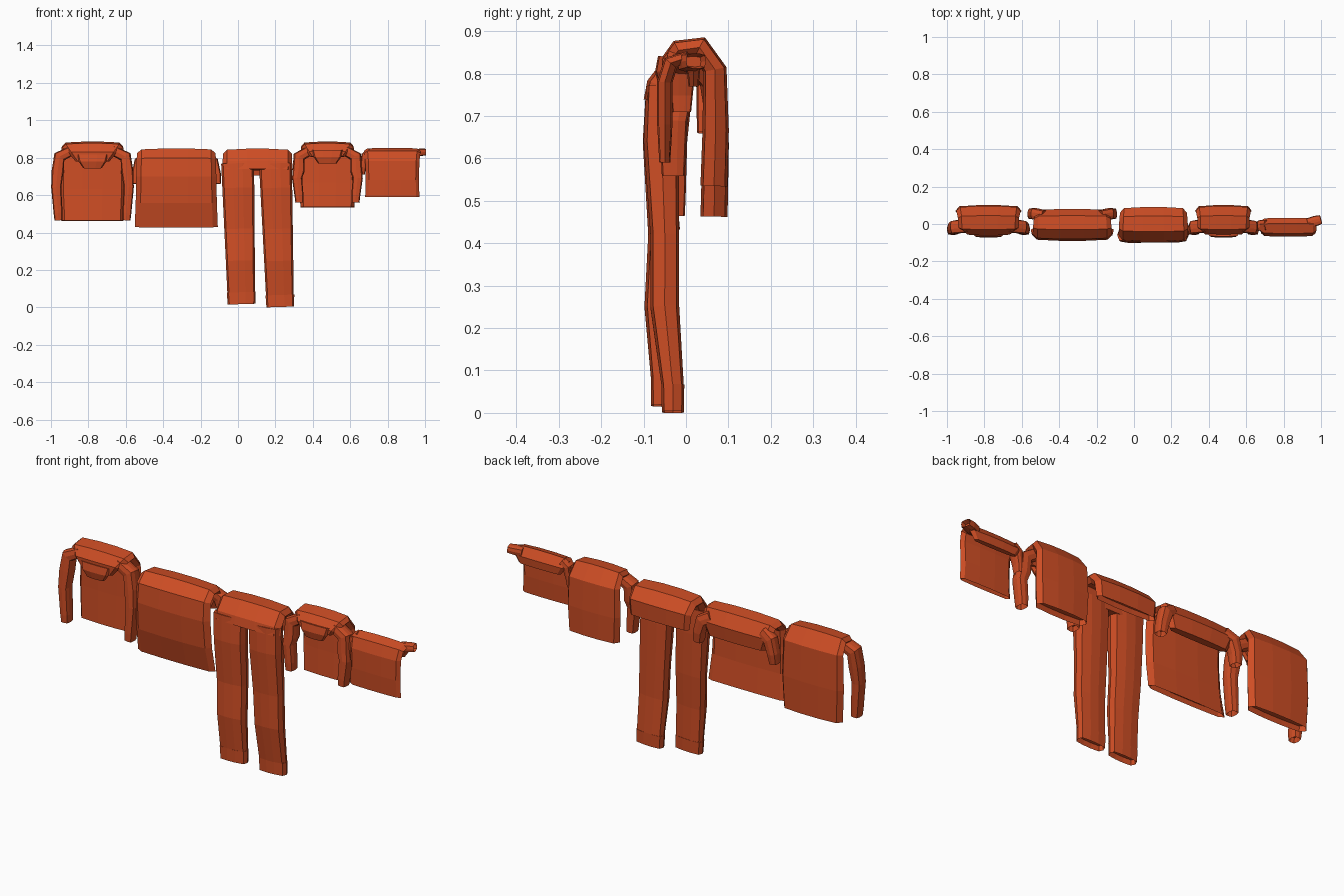
import bpy, bmesh
from mathutils import Vector

cube = bpy.data.objects.get("Cube")
if cube:
    bpy.data.objects.remove(cube)

cloth = bpy.data.materials.new("orange red cloth")
cloth.use_nodes = True
colour = (0.62, 0.075, 0.018, 1)
cloth.diffuse_color = colour
cloth.node_tree.nodes["Principled BSDF"].inputs["Base Color"].default_value = colour

# flattened cross-section: across the cloth, through the cloth
SECTION = [(1, 0), (.88, .8), (.3, 1), (-.3, 1), (-.88, .8),
           (-1, 0), (-.88, -.8), (-.3, -1), (.3, -1), (.88, -.8)]


def drape(name, rings, side=(1, 0, 0), hollow=()):
    """Loft rings of (x, y, z, half width, half thickness) along their path."""
    bm = bmesh.new()
    side = Vector(side)
    centres = [Vector(r[:3]) for r in rings]
    loops = []
    for i, ring in enumerate(rings):
        before, after = centres[max(i - 1, 0)], centres[min(i + 1, len(rings) - 1)]
        tangent = (after - before).normalized()
        across = (side - tangent * side.dot(tangent)).normalized()
        through = tangent.cross(across)
        loops.append([bm.verts.new(centres[i] + across * u * ring[3] + through * v * ring[4])
                      for u, v in SECTION])
    n = len(SECTION)
    for a, b in zip(loops, loops[1:]):
        for k in range(n):
            bm.faces.new((a[k], a[(k + 1) % n], b[(k + 1) % n], b[k]))
    ends = {0: bm.faces.new(loops[0][::-1]), -1: bm.faces.new(loops[-1])}
    bmesh.ops.recalc_face_normals(bm, faces=bm.faces)
    for end in hollow:
        bmesh.ops.inset_region(bm, faces=[ends[end]], thickness=.006)
        bmesh.ops.translate(bm, verts=ends[end].verts, vec=ends[end].normal * -.025)
    mesh = bpy.data.meshes.new(name)
    bm.to_mesh(mesh)
    bm.free()
    mesh.materials.append(cloth)
    obj = bpy.data.objects.new(name, mesh)
    bpy.context.collection.objects.link(obj)
    return obj


def jumper(name, x, w, hem, cuff, reach, collar):
    """Long sleeved top: neck and sleeves in front of the line, body behind."""
    mid = (hem + .8) / 2
    path = [(-.045, collar + .02, .09, .014), (-.042, .825, w * .75, .02),
            (-.018, .855, w * .94, .025), (.032, .862, w * .95, .027),
            (.068, .81, w, .028), (.07, mid, w * 1.03, .031), (.066, hem, w * .98, .032)]
    drape(name + "_body", [(x, *p) for p in path], hollow=(-1,))
    # drooping neckband
    neck = [(-.05, collar + .055, .085, .016), (-.055, collar + .02, .075, .018),
            (-.05, collar - .015, .05, .014)]
    drape(name + "_neckband", [(x, *p) for p in neck], hollow=(-1,))
    for s, label in ((-1, "right"), (1, "left")):
        half = (cuff + .82) / 2
        path = [(w * .62, -.01, .84, .035, .026), (w + .005, -.016, .805, .036, .032),
                (reach - .036, -.022, .73, .034, .032), (reach - .028, -.028, half, .031, .027),
                (reach - .038, -.03, cuff + .04, .029, .024), (reach - .04, -.03, cuff, .027, .021)]
        drape(f"{name}_{label}_sleeve", [(x + s * p[0], *p[1:]) for p in path],
              side=(0, 1, 0), hollow=(-1,))


# jumpers
jumper("large_jumper", -.778, .172, .463, .465, .222, .76)
jumper("small_jumper", .478, .147, .535, .56, .19, .785)


# wide tee: body in front of the line, shoulders and sleeves behind
body = [(-.03, .43, .222, .016), (-.052, .56, .217, .026), (-.06, .7, .214, .03),
        (-.054, .79, .212, .028), (-.02, .825, .21, .026), (.03, .822, .205, .026),
        (.056, .775, .195, .025), (.052, .71, .165, .02)]
drape("wide_tee_body", [(-.33, *p) for p in body], hollow=(0,))
for s, label in ((-1, "right"), (1, "left")):
    path = [(.15, .045, .8, .028, .03), (.195, .055, .775, .03, .032),
            (.213, .055, .71, .03, .026), (.218, .052, .66, .026, .022)]
    drape(f"wide_tee_{label}_sleeve", [(-.33 + s * p[0], *p[1:]) for p in path],
          side=(0, 1, 0), hollow=(-1,))

# little tee
body = [(-.05, .59, .145, .013), (-.05, .68, .142, .018), (-.05, .78, .145, .018),
        (-.036, .825, .15, .019), (-.004, .836, .152, .018), (.018, .805, .145, .016),
        (.018, .77, .12, .012)]
drape("little_tee_body", [(.825, *p) for p in body], hollow=(0,))
drape("little_tee_left_sleeve", [(.93, .005, .825, .026, .02), (.97, .016, .828, .028, .02),
                                 (1, .024, .83, .024, .018)], side=(0, 1, 0), hollow=(-1,))
drape("little_tee_right_sleeve", [(.71, -.005, .83, .028, .022), (.68, -.008, .81, .03, .022),
                                  (.67, -.01, .75, .026, .014), (.668, -.01, .71, .022, .01)],
      side=(0, 1, 0), hollow=(-1,))

# trousers: waist folded over the line
waist = [(.066, .705, .17, .022), (.062, .78, .178, .03), (.03, .818, .182, .03),
         (-.025, .82, .185, .032), (-.058, .77, .186, .036), (-.062, .735, .187, .038)]
drape("trouser_waist", [(.104, *p) for p in waist], hollow=(0,))


def leg(label, top, foot, ys, floor):
    heights = [.77, .64, .42, .25, floor + .06]
    thick = [.036, .042, .034, .034, .026]
    rings = []
    for y, z, t in zip(ys, heights, thick):
        f = (.77 - z) / (.77 - floor)
        rings.append((top + (foot - top) * f, y, z, .088 - .015 * f, t))
    drape(f"trouser_{label}_leg", rings)
    # turned up cuff
    y = ys[-1]
    drape(f"trouser_{label}_cuff", [(foot - .002, y, floor + .066, .077, .027),
                                    (foot, y, floor + .002, .074, .026)], hollow=(-1,))


leg("right", -.002, .019, [-.058, -.06, -.055, -.064, -.056], .015)
leg("left", .2, .226, [-.058, -.058, -.05, -.05, -.031], 0)
